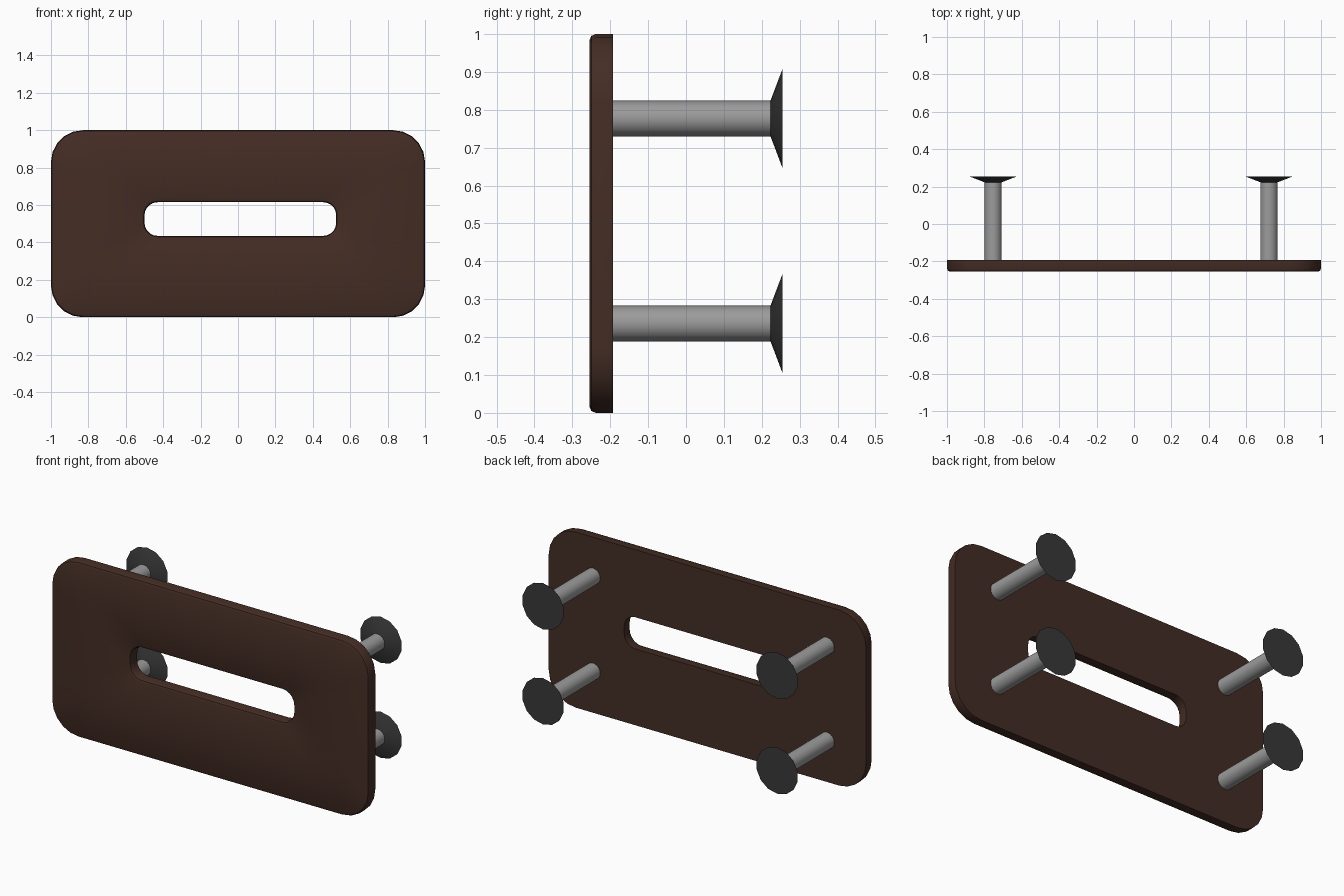
import bpy, bmesh, math
from mathutils import Vector, Matrix

if "Cube" in bpy.data.objects:
    bpy.data.objects.remove(bpy.data.objects["Cube"])


def material(name, rgb):
    m = bpy.data.materials.new(name)
    m.diffuse_color = (*rgb, 1)
    m.use_nodes = True
    m.node_tree.nodes["Principled BSDF"].inputs["Base Color"].default_value = m.diffuse_color
    return m


BROWN = material("dark brown", (0.058, 0.026, 0.018))
GREY = material("steel grey", (0.33, 0.33, 0.33))
BLACK = material("charcoal", (0.04, 0.04, 0.04))


def finish(bm, name, mat, angle):
    bmesh.ops.recalc_face_normals(bm, faces=bm.faces)
    me = bpy.data.meshes.new(name)
    bm.to_mesh(me)
    bm.free()
    ob = bpy.data.objects.new(name, me)
    bpy.context.collection.objects.link(ob)
    me.materials.append(mat)
    bpy.ops.object.select_all(action='DESELECT')
    ob.select_set(True)
    bpy.context.view_layer.objects.active = ob
    bpy.ops.object.shade_smooth_by_angle(angle=math.radians(angle))
    return ob


def rounded_ring(bm, x0, x1, z0, z1, r, y, seg=5):
    """Rounded rectangle of vertices in the XZ plane."""
    corners = [(x1 - r, z1 - r), (x0 + r, z1 - r), (x0 + r, z0 + r), (x1 - r, z0 + r)]
    return [bm.verts.new((cx + r * math.cos(a), y, cz + r * math.sin(a)))
            for q, (cx, cz) in enumerate(corners)
            for a in ((q + i / seg) * math.pi / 2 for i in range(seg + 1))]


# Plate: a closed band of rings, round the outside and back through the slot
bm = bmesh.new()
edge = [(0, -0.193), (0, -0.238), (0.005, -0.25), (0.017, -0.255)]
rings = [rounded_ring(bm, -1 + d, 1 - d, d, 1 - d, 0.17 - d, y) for d, y in edge]
rings += [rounded_ring(bm, -0.5 - d, 0.525 + d, 0.435 - d, 0.615 + d, 0.07 + d, y)
          for d, y in reversed(edge)]
for a, b in zip(rings, rings[1:] + rings[:1]):
    for i in range(len(a)):
        j = (i + 1) % len(a)
        bm.faces.new((a[i], a[j], b[j], b[i]))
finish(bm, "slotted_plate", BROWN, 40)


# Pegs with flared end caps
def cone(name, mat, x, z, y0, y1, r0, r1):
    bm = bmesh.new()
    mat4 = (Matrix.Translation((x, (y0 + y1) / 2, z))
            @ Matrix.Rotation(-math.pi / 2, 4, 'X'))
    bmesh.ops.create_cone(bm, cap_ends=True, segments=14, radius1=r0, radius2=r1,
                          depth=y1 - y0, matrix=mat4)
    finish(bm, name, mat, 35)


for side, x in (("left", -0.753), ("right", 0.722)):
    for level, z in (("lower", 0.236), ("upper", 0.777)):
        cone(f"{level}_{side}_peg", GREY, x, z, -0.2, 0.223, 0.047, 0.047)
        cone(f"{level}_{side}_cap", BLACK, x, z, 0.223, 0.255, 0.047, 0.132)
